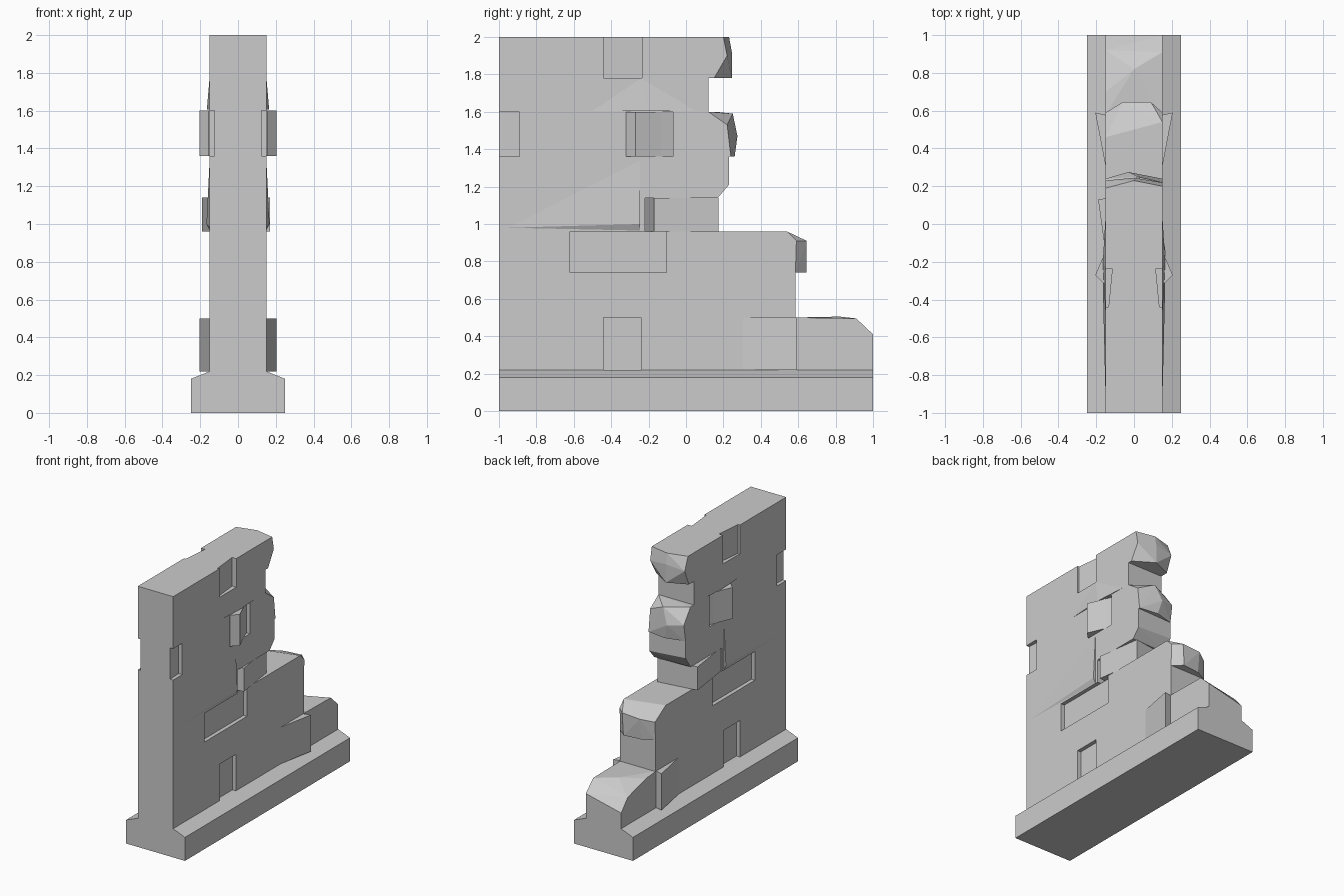
import bpy, bmesh
from mathutils import Vector

cube = bpy.data.objects.get("Cube")
if cube:
    bpy.data.objects.remove(cube, do_unlink=True)

stone = bpy.data.materials.new("grey_stone")
stone.use_nodes = True
GREY = (0.6, 0.6, 0.6, 1)
stone.diffuse_color = GREY
stone.node_tree.nodes["Principled BSDF"].inputs["Base Color"].default_value = GREY

W = 0.15  # half thickness of the wall


def hull(name, points):
    """Solid flat-faced stone wrapped around a few points."""
    bm = bmesh.new()
    for p in points:
        bm.verts.new(p)
    res = bmesh.ops.convex_hull(bm, input=bm.verts)
    loose = {g for g in res["geom_interior"] + res["geom_unused"]
             if isinstance(g, bmesh.types.BMVert)}
    bmesh.ops.delete(bm, geom=list(loose), context="VERTS")
    bmesh.ops.dissolve_limit(bm, angle_limit=0.01, verts=bm.verts, edges=bm.edges)
    bmesh.ops.recalc_face_normals(bm, faces=bm.faces)
    mesh = bpy.data.meshes.new(name)
    bm.to_mesh(mesh)
    bm.free()
    mesh.materials.append(stone)
    obj = bpy.data.objects.new(name, mesh)
    bpy.context.collection.objects.link(obj)
    return obj


def prism(name, plan, z0, z1, side=1):
    """Upright block over an (x, y) plan, optionally mirrored in x."""
    return hull(name, [(side * x, y, z) for x, y in plan for z in (z0, z1)])


def course(name, z0, z1, end, extra=()):
    """Wall course from the straight front edge to a broken back end."""
    front = [(s * W, -1, z) for s in (-1, 1) for z in (z0, z1)]
    back = [(s * W, end, z) for s in (-1, 1) for z in (z0, z1)] if end is not None else []
    return hull(name, front + back + list(extra))


def recess(obj, plan):
    """Cut the same pocket through the course height on both sides."""
    zs = [v.co.z for v in obj.data.vertices]
    for side in (-1, 1):
        cutter = prism("pocket_cutter", plan, min(zs) - 0.05, max(zs) + 0.05, side)
        cutter.hide_render = True
        mod = obj.modifiers.new("pocket", "BOOLEAN")
        mod.operation, mod.solver, mod.object = "DIFFERENCE", "EXACT", cutter
        bpy.context.view_layer.objects.active = obj
        bpy.ops.object.modifier_apply(modifier=mod.name)
        bpy.data.objects.remove(cutter, do_unlink=True)


def pocket(y0, y1, d0=0.03, d1=0.03):
    return [(W - d0, y0), (W - d1, y1), (0.3, y1), (0.3, y0)]


# Plinth with sloped shoulders
hull("plinth", [(s * x, y, z) for s in (-1, 1) for y in (-1, 1)
                for x, z in ((0.25, 0), (0.25, 0.18), (W, 0.22))])

# Courses from bottom to top
bottom = course("bottom_course", 0.22, 0.5, 0.585)
recess(bottom, pocket(-0.44, -0.24))

course("second_course", 0.5, 0.74, 0.585)

third = course("third_course", 0.74, 0.96, None, [
    (W, 0.54, 0.96), (W, 0.59, 0.91), (W, 0.585, 0.74),
    (0.09, 0.645, 0.91), (0.08, 0.645, 0.74), (-0.06, 0.645, 0.9), (-0.06, 0.63, 0.74),
    (-W, 0.46, 0.96), (-W, 0.59, 0.88), (-W, 0.585, 0.74)])
recess(third, pocket(-0.62, -0.105))

course("fourth_course", 0.96, 1.14, -0.22)
prism("twisted_block", [(-0.19, 0.13), (0.12, 0.175), (0.17, -0.17), (-0.14, -0.23)], 0.96, 1.14)

course("fifth_course", 1.14, 1.36, None, [
    (W, 0.23, 1.36), (W, 0.23, 1.21), (W, 0.17, 1.14),
    (-W, 0.22, 1.36), (-W, 0.22, 1.23), (-W, 0.16, 1.14)])

sixth = course("sixth_course", 1.36, 1.6, None, [
    (W, 0.12, 1.6), (W, 0.22, 1.53), (W, 0.24, 1.36),
    (0.02, 0.25, 1.59), (-0.03, 0.275, 1.47), (0, 0.26, 1.36),
    (-W, 0.16, 1.6), (-W, 0.24, 1.49), (-W, 0.22, 1.36)])
recess(sixth, pocket(-1.1, -0.89, 0.02, 0.03))
recess(sixth, [(0.2, -0.27), (0.3, -0.27), (0.3, -0.07), (0.12, -0.07)])

course("seventh_course", 1.6, 1.78, 0.12)

top = course("top_course", 1.78, 2, None, [
    (W, 0.2, 2), (W, 0.22, 1.9), (W, 0.15, 1.78),
    (0, 0.23, 2), (0, 0.245, 1.92), (0, 0.245, 1.78),
    (-W, 0.19, 2), (-W, 0.23, 1.9), (-W, 0.18, 1.78)])
recess(top, pocket(-0.44, -0.235, 0.015, 0.035))

# Fallen stone at the back end
hull("back_stone", [(s * W, y, 0.22) for s in (-1, 1) for y in (0.58, 1)] + [
    (W, 0.58, 0.5), (W, 0.91, 0.495), (W, 1, 0.41), (0, 0.82, 0.505),
    (-W, 0.58, 0.5), (-W, 0.7, 0.49), (-W, 0.92, 0.43), (-W, 1, 0.34)])

# Stones and swellings on both faces
for side, label in ((1, "left"), (-1, "right")):
    prism(label + "_jutting_brick",
          [(0.12, -0.32), (0.155, -0.32), (0.205, -0.27), (0.12, -0.075)], 1.36, 1.6, side)
    prism(label + "_lower_wedge", [(0.14, 0.25), (0.205, 0.59), (0.14, 0.575)], 0.22, 0.5, side)
    hull(label + "_crack_swelling", [(side * x, y, z) for x, y, z in (
        (W, -0.245, 1.34), (W, -0.95, 0.98), (W, -0.245, 0.965), (0.167, -0.245, 1.0))])
    hull(label + "_upper_swelling", [(side * x, y, z) for x, y, z in (
        (W, -0.24, 1.78), (W, -0.5, 1.605), (W, 0.05, 1.605), (0.165, -0.2, 1.605))])
